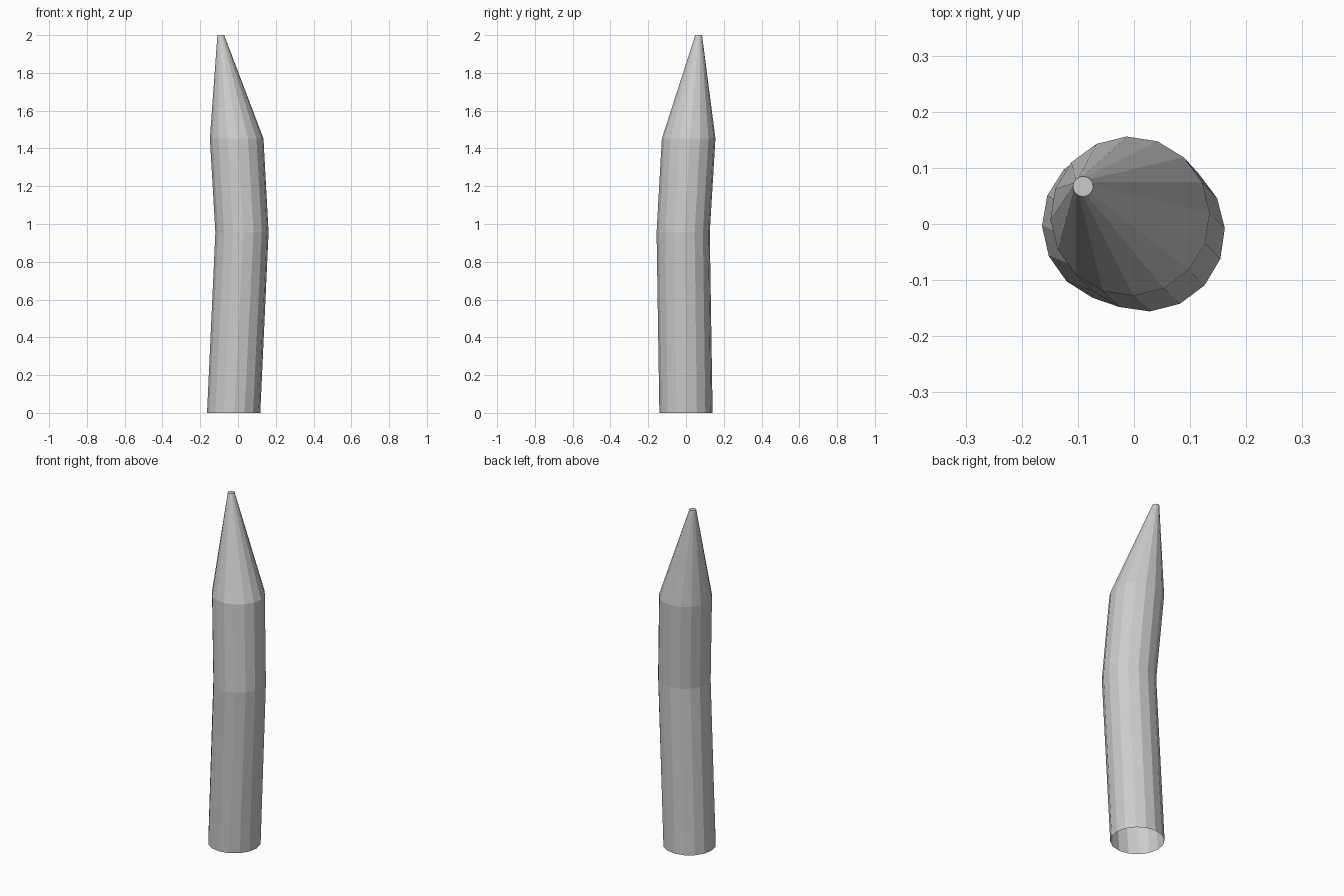
import bpy, bmesh, math

if "Cube" in bpy.data.objects:
    bpy.data.objects.remove(bpy.data.objects["Cube"])

SIDES = 16
# Cross-sections: centre x, centre y, height, radius, twist in degrees
SECTIONS = [
    (-0.023, 0.0, 0.0, 0.141, 1.5),
    (0.021, -0.015, 0.955, 0.141, 3),
    (-0.007, 0.014, 1.452, 0.142, 2.5),
    (-0.091, 0.067, 2.0, 0.018, 2),
]

# Crooked log with a sharpened, blunt-ended tip; open underneath
bm = bmesh.new()
rings = []
for cx, cy, z, r, twist in SECTIONS:
    ring = []
    for i in range(SIDES):
        a = 2 * math.pi * i / SIDES + math.radians(twist)
        ring.append(bm.verts.new((cx + r * math.cos(a), cy + r * math.sin(a), z)))
    rings.append(ring)

for low, high in zip(rings, rings[1:]):
    for i in range(SIDES):
        j = (i + 1) % SIDES
        bm.faces.new((low[i], low[j], high[j], high[i]))

# Small flat cap on the tip
bm.faces.new(rings[-1])

mesh = bpy.data.meshes.new("wooden_stake")
bm.to_mesh(mesh)
bm.free()
stake = bpy.data.objects.new("wooden_stake", mesh)
bpy.context.collection.objects.link(stake)
